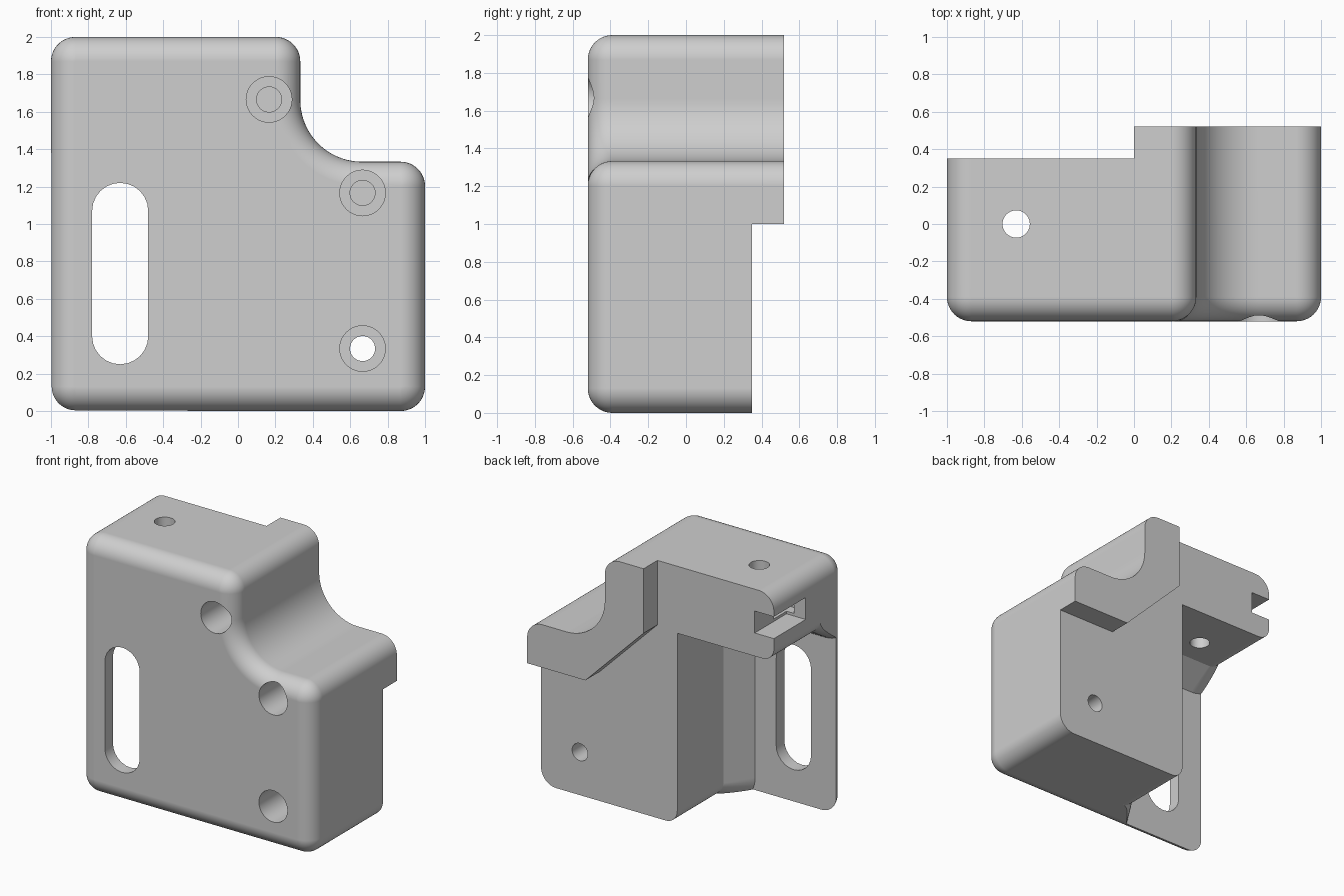
import bpy
import bmesh
from math import sin, cos, pi, radians

cube = bpy.data.objects.get("Cube")
if cube:
    bpy.data.objects.remove(cube, do_unlink=True)

FRONT, BACK, PAD_BACK = -0.52, 0.35, 0.52
FILLET = 0.13
POCKET_TOP, POCKET_SIDE, LIP = 1.48, -0.17, 0.1
GREY = (0.62, 0.62, 0.62, 1)

grey = bpy.data.materials.new("light_grey")
grey.use_nodes = True
grey.diffuse_color = GREY
grey.node_tree.nodes["Principled BSDF"].inputs["Base Color"].default_value = GREY


def loft(name, rings):
    """Closed solid through rings of equal point count."""
    bm = bmesh.new()
    rows = [[bm.verts.new(p) for p in ring] for ring in rings]
    n = len(rows[0])
    for a, b in zip(rows, rows[1:]):
        for i in range(n):
            j = (i + 1) % n
            bm.faces.new((a[i], a[j], b[j], b[i]))
    bm.faces.new(rows[0])
    bm.faces.new(rows[-1])
    bmesh.ops.recalc_face_normals(bm, faces=bm.faces)
    mesh = bpy.data.meshes.new(name)
    bm.to_mesh(mesh)
    bm.free()
    mesh.materials.append(grey)
    obj = bpy.data.objects.new(name, mesh)
    bpy.context.collection.objects.link(obj)
    return obj


def at_y(points, y):
    return [(x, y, z) for x, z in points]


def prism(name, points, y0, y1):
    return loft(name, [at_y(points, y0), at_y(points, y1)])


def box(name, x0, x1, y0, y1, z0, z1):
    return prism(name, [(x0, z0), (x1, z0), (x1, z1), (x0, z1)], y0, y1)


def arc(cx, cz, r, start, end, steps=12):
    angles = [radians(start + (end - start) * i / steps) for i in range(steps + 1)]
    return [(cx + r * cos(a), cz + r * sin(a)) for a in angles]


def circle(cx, cz, r, count=40):
    return arc(cx, cz, r, 0, 360, count)[:-1]


def outline(d):
    """Front silhouette moved inward by d."""
    c = FILLET + 0.001
    r = c - d
    return (arc(-1 + c, c, r, 180, 270) + arc(1 - c, c, r, 270, 360)
            + arc(1 - c, 1.333 - c, r, 0, 90)
            + arc(0.663, 1.663, 0.33 + d, 270, 180, 24)
            + arc(0.333 - c, 2 - c, r, 0, 90) + arc(-1 + c, 2 - c, r, 90, 180))


def pocket_outline(d):
    """Open corner pocket with rounded lips, moved inward by d."""
    return (arc(POCKET_SIDE + LIP, LIP, LIP + d, 270, 180)
            + [(POCKET_SIDE - d, POCKET_TOP - d)]
            + arc(-1 + LIP, POCKET_TOP + LIP, LIP + d, 270, 180)
            + [(-1.4, POCKET_TOP + LIP), (-1.4, -0.4), (POCKET_SIDE + LIP, -0.4)])


# Main body with a rounded front edge
rings = []
for i in range(11):
    t = pi / 2 * (1 - i / 10)
    rings.append(at_y(outline(FILLET * (1 - cos(t))), FRONT + FILLET * (1 - sin(t))))
rings.append(at_y(outline(0), PAD_BACK))
body = loft("bracket_body", rings)

cutters = []

# Step that leaves the raised pad on the back
cutters.append(prism("back_step", [(-1.5, 2.5), (0, 2.5), (0, 1.5), (0.5, 1),
                                   (1.5, 1), (1.5, -0.5), (-1.5, -0.5)], BACK, 0.8))

# Rear pocket, flaring into the thin front plate
cutters.append(loft("rear_pocket", [at_y(pocket_outline(0.13), -0.42),
                                    at_y(pocket_outline(0), -0.215),
                                    at_y(pocket_outline(0), 0.7)]))

# Long slot in the front plate
cutters.append(prism("plate_slot", arc(-0.63, 1.07, 0.15, 0, 180)
                     + arc(-0.63, 0.4, 0.15, 180, 360), -0.7, -0.3))

# Counterbored screw holes
for x, z, end in ((0.166, 1.666, 0.45), (0.666, 1.166, 0.45), (0.666, 0.334, 0.6)):
    cutters.append(prism("screw_counterbore", circle(x, z, 0.122), -0.7, 0.1))
    cutters.append(prism("screw_hole", circle(x, z, 0.067), 0.0, end))

# Vertical bolt hole through the top block
cutters.append(loft("bolt_hole", [[(x, y, z) for x, y in circle(-0.63, 0, 0.073)]
                                  for z in (1.2, 2.2)]))

# Side slot and nut trap crossing the bolt hole
cutters.append(box("side_slot", -1.2, -0.835, -0.04, 0.6, 1.66, 1.83))
cutters.append(box("nut_trap", -0.9, -0.5, -0.12, 0.12, 1.68, 1.81))

# Carve the body, then drop the cutters
bpy.ops.object.select_all(action='DESELECT')
body.select_set(True)
bpy.context.view_layer.objects.active = body
for cutter in cutters:
    cutter.hide_render = True
    mod = body.modifiers.new("cut", 'BOOLEAN')
    mod.operation = 'DIFFERENCE'
    mod.solver = 'EXACT'
    mod.object = cutter
    bpy.ops.object.modifier_apply(modifier=mod.name)
    bpy.data.objects.remove(cutter, do_unlink=True)

# Smooth fillets, crisp edges
bpy.ops.object.shade_smooth_by_angle(angle=radians(30))
weighted = body.modifiers.new("weighted_normals", 'WEIGHTED_NORMAL')
weighted.keep_sharp = True
